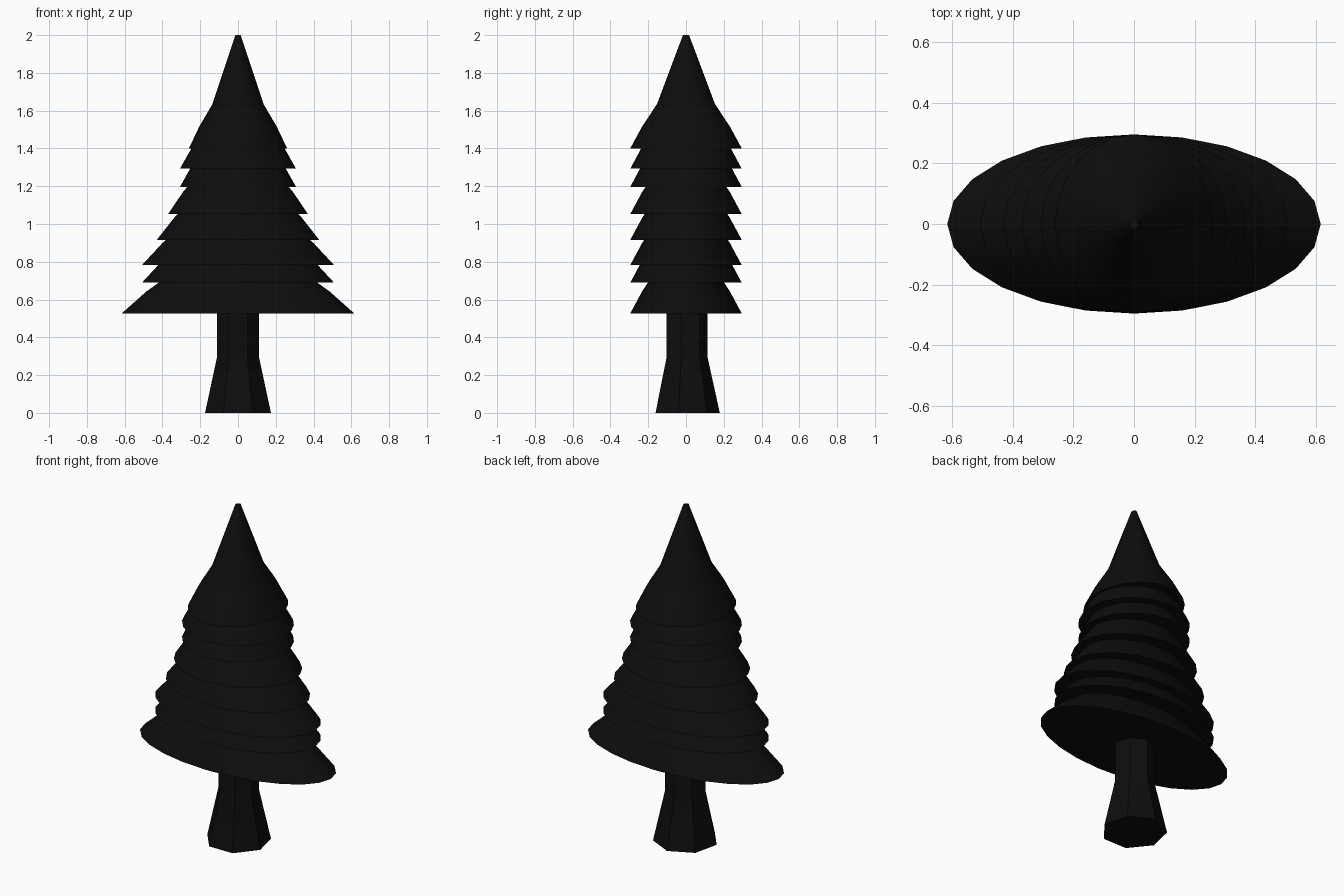
import bpy
import bmesh
from math import sin, cos, pi, radians

if "Cube" in bpy.data.objects:
    bpy.data.objects.remove(bpy.data.objects["Cube"])

needle_mat = bpy.data.materials.new("dark_foliage")
needle_mat.diffuse_color = (0.004, 0.004, 0.004, 1)
needle_mat.use_nodes = True
needle_mat.node_tree.nodes["Principled BSDF"].inputs["Base Color"].default_value = needle_mat.diffuse_color
bark_mat = bpy.data.materials.new("dark_bark")
bark_mat.diffuse_color = (0.004, 0.004, 0.004, 1)
bark_mat.use_nodes = True
bark_mat.node_tree.nodes["Principled BSDF"].inputs["Base Color"].default_value = bark_mat.diffuse_color


def lathe(name, profile, sides, phase, scale, base_z, mat):
    """Closed solid from (radius, z) rings, stretched to an ellipse."""
    bm = bmesh.new()
    rings = []
    for r, z in profile:
        ring = []
        for i in range(sides):
            a = phase + 2 * pi * i / sides
            ring.append(bm.verts.new((r * scale[0] * cos(a), r * scale[1] * sin(a), base_z + z)))
        rings.append(ring)
    for low, high in zip(rings, rings[1:]):
        for i in range(sides):
            j = (i + 1) % sides
            bm.faces.new((low[i], low[j], high[j], high[i]))
    bm.faces.new(rings[0][::-1])
    bm.faces.new(rings[-1])
    mesh = bpy.data.meshes.new(name)
    bm.to_mesh(mesh)
    bm.free()
    obj = bpy.data.objects.new(name, mesh)
    bpy.context.collection.objects.link(obj)
    mesh.materials.append(mat)
    bpy.ops.object.select_all(action='DESELECT')
    obj.select_set(True)
    bpy.context.view_layer.objects.active = obj
    bpy.ops.object.shade_smooth_by_angle(angle=radians(30))
    return obj


# Trunk: seven sides, flared foot
lathe("trunk", [(0.179, 0), (0.114, 0.295), (0.114, 0.62)], 7, pi / 2, (1, 1), 0, bark_mat)

# Foliage: the same skirt repeated, narrower in x towards the top
skirt = [(1, 0), (0.79, 0.115), (0.52, 0.235), (0.055, 0.6)]
tiers = [(0.527, 0.615), (0.69, 0.508), (0.783, 0.508), (0.916, 0.43),
         (1.053, 0.37), (1.197, 0.307), (1.293, 0.307), (1.40, 0.26)]
for n, (z, half_width) in enumerate(tiers, 1):
    lathe(f"foliage_tier_{n}", skirt, 24, 0, (half_width, 0.295), z, needle_mat)
